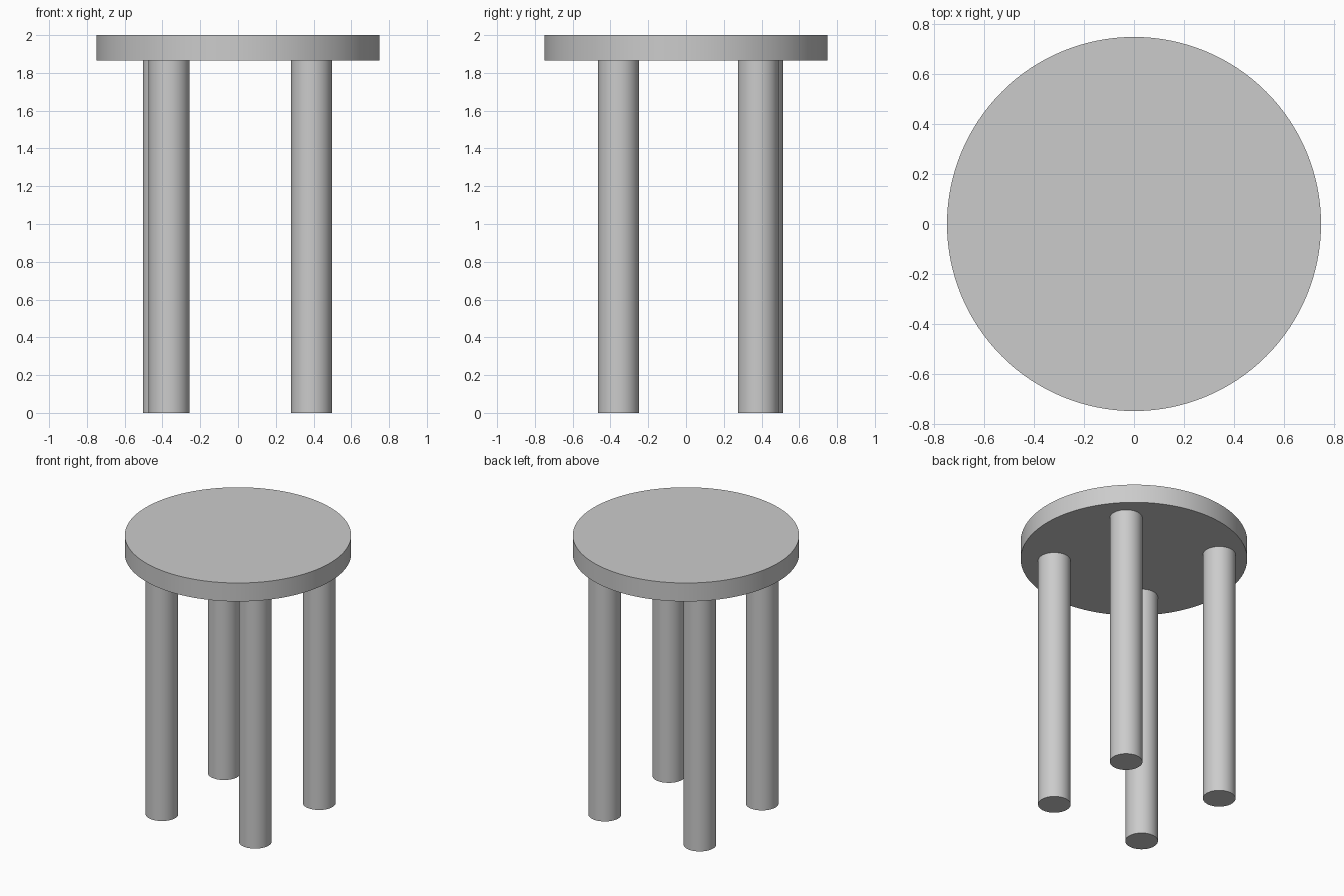
import bpy
import math

if "Cube" in bpy.data.objects:
    bpy.data.objects.remove(bpy.data.objects["Cube"])


def cylinder(name, x, y, z0, z1, radius, sides):
    bpy.ops.mesh.primitive_cylinder_add(
        vertices=sides, radius=radius, depth=z1 - z0,
        location=(x, y, (z0 + z1) / 2))
    obj = bpy.context.object
    obj.name = name
    bpy.ops.object.shade_smooth_by_angle(angle=math.radians(30))
    return obj


SEAT_BOTTOM = 1.865

# Round seat
cylinder("seat", 0, 0, SEAT_BOTTOM, 2.0, 0.75, 128)

# Four straight legs, slightly unevenly placed
legs = {
    "front_left_leg": (-0.365, -0.357),
    "front_right_leg": (0.389, -0.357),
    "back_right_leg": (0.389, 0.382),
    "back_left_leg": (-0.396, 0.406),
}
for name, (x, y) in legs.items():
    cylinder(name, x, y, 0, SEAT_BOTTOM, 0.108, 64)
